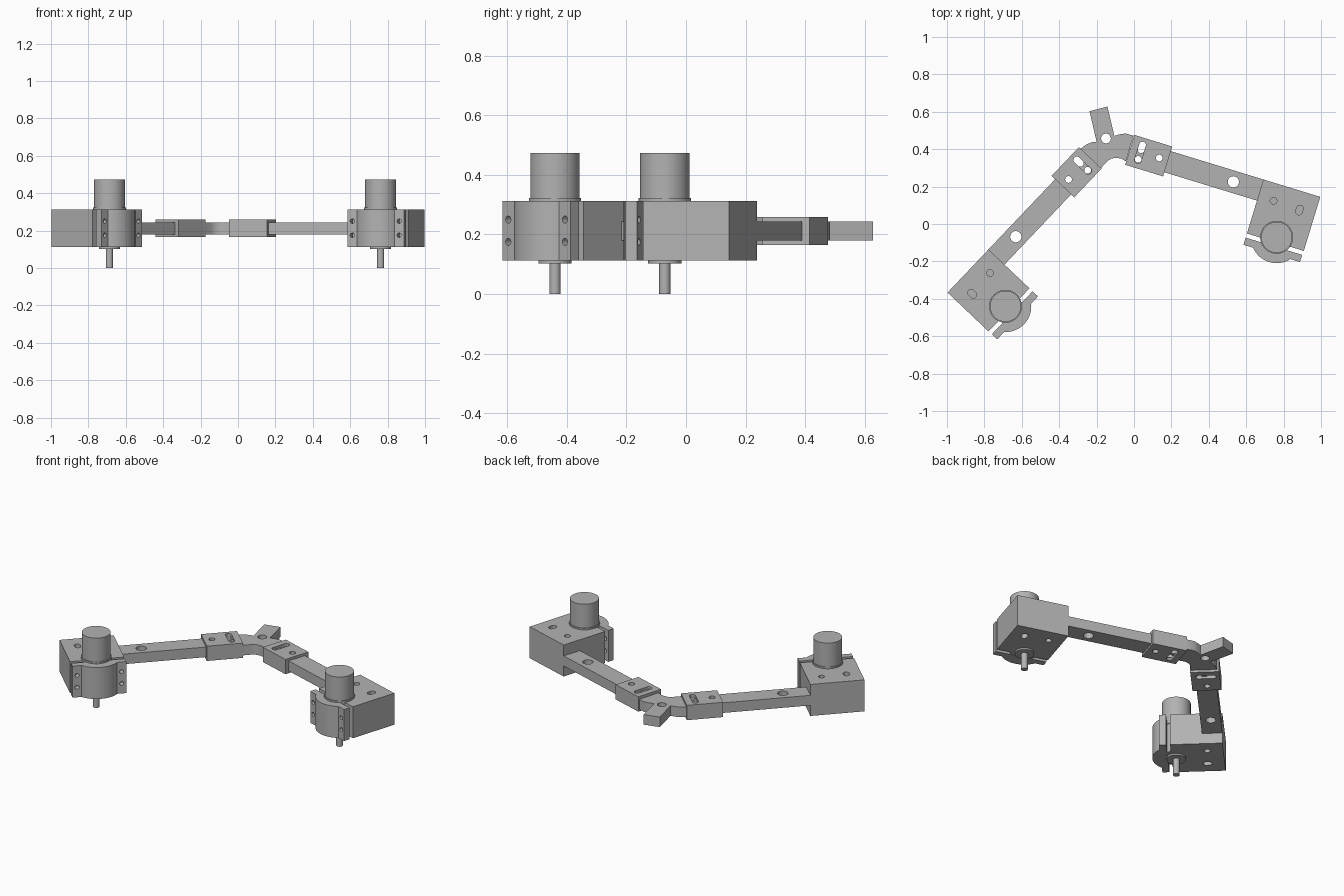
import bpy, bmesh, math
from mathutils import Matrix, Vector

cube = bpy.data.objects.get("Cube")
if cube:
    bpy.data.objects.remove(cube, do_unlink=True)

grey = bpy.data.materials.new("machined_grey")
grey.use_nodes = True
grey.diffuse_color = (0.45, 0.45, 0.45, 1)
grey.node_tree.nodes["Principled BSDF"].inputs["Base Color"].default_value = grey.diffuse_color

ARM_Z = (0.179, 0.243)
SLEEVE_Z = (0.165, 0.259)
BLOCK_Z = (0.112, 0.312)
THROUGH = (-0.1, 0.6)
ARM_W = 0.118


def rect(u0, u1, v0, v1):
    return [(u0, v0), (u1, v0), (u1, v1), (u0, v1)]


def slot(u, v, r, half=0.0, n=32):
    """Circle, or a slot stretched along v."""
    pts = []
    for i in range(n):
        a = 2 * math.pi * (i + 0.5) / n
        pts.append((u + r * math.cos(a), v + r * math.sin(a) + math.copysign(half, math.sin(a))))
    return pts


def prism(name, pts, span, frame=Matrix(), along_v=False):
    """Extrude a profile along local z, or along local v for (u, z) profiles."""
    bm = bmesh.new()
    rings = []
    for h in span:
        cos = [(a, h, b) if along_v else (a, b, h) for a, b in pts]
        rings.append([bm.verts.new(frame @ Vector(c)) for c in cos])
    bm.faces.new(rings[0])
    bm.faces.new(rings[1])
    n = len(pts)
    for i in range(n):
        j = (i + 1) % n
        bm.faces.new((rings[0][i], rings[0][j], rings[1][j], rings[1][i]))
    bmesh.ops.recalc_face_normals(bm, faces=bm.faces)
    mesh = bpy.data.meshes.new(name)
    bm.to_mesh(mesh)
    bm.free()
    mesh.materials.append(grey)
    obj = bpy.data.objects.new(name, mesh)
    bpy.context.scene.collection.objects.link(obj)
    return obj


def cut(obj, pts, span, frame=Matrix(), along_v=False):
    cutter = prism("cutter", pts, span, frame, along_v)
    cutter.hide_render = True
    mod = obj.modifiers.new("cut", 'BOOLEAN')
    mod.operation = 'DIFFERENCE'
    mod.object = cutter
    bpy.context.view_layer.objects.active = obj
    bpy.ops.object.modifier_apply(modifier=mod.name)
    bpy.data.objects.remove(cutter, do_unlink=True)


def build_arm(side, corner, angle, hand):
    """u runs from the elbow to the motor block, v towards the clamp."""
    u = Vector((math.cos(angle), math.sin(angle), 0))
    v = Vector((-u.y, u.x, 0)) * hand
    f = Matrix.Translation((*corner, 0)) @ Matrix((u, v, (0, 0, 1))).transposed().to_4x4()

    # Straight bar with its cross hole
    arm = prism(side + "_arm", rect(-0.6, 0, 0, ARM_W), ARM_Z, f)
    cut(arm, slot(-0.15, 0.059, 0.03), THROUGH, f)
    cut(arm, slot(-0.566, 0.053, 0.018), THROUGH, f)

    # Tubular sleeve with adjustment slot
    sleeve = prism(side + "_sleeve", rect(-0.73, -0.518, -0.026, 0.141), SLEEVE_Z, f)
    cut(sleeve, rect(-0.8, -0.4, 0, ARM_W), ARM_Z, f)
    cut(sleeve, slot(-0.672, 0.055, 0.018, 0.042), THROUGH, f)
    cut(sleeve, slot(-0.566, 0.053, 0.018), THROUGH, f)

    # Elbow tongue held inside the sleeve
    tongue = prism(side + "_elbow_tongue", rect(-0.73, -0.62, 0, ARM_W), ARM_Z, f)
    cut(tongue, slot(-0.672, 0.023, 0.018, 0.016), THROUGH, f)
    cut(tongue, slot(-0.672, 0.093, 0.018), THROUGH, f)

    # Motor block with blind holes on both faces
    block = prism(side + "_motor_block", rect(0, 0.318, 0, 0.302), BLOCK_Z, f)
    for span in ((-0.1, ARM_Z[0]), (ARM_Z[1], 0.6)):
        cut(block, slot(0.085, 0.093, 0.018), span, f)
        cut(block, slot(0.232, 0.1, 0.018, 0.008), span, f)

    # Clamp cap: two ears and a round saddle
    mu, mv, r = 0.158, 0.275, 0.138
    ear_in, ear_out = 0.325, 0.365
    start = math.asin((ear_out - mv) / r)
    steps = 24
    arc = [(mu + r * math.cos(a), mv + r * math.sin(a))
           for a in (start + (math.pi - 2 * start) * i / steps for i in range(steps + 1))]
    profile = [(0, ear_in), (0.316, ear_in), (0.316, ear_out)] + arc + [(0, ear_out)]
    cap = prism(side + "_clamp_cap", profile, BLOCK_Z, f)
    for hu in (0.027, 0.289):
        for hz in (0.175, 0.25):
            cut(cap, slot(hu, hz, 0.012, n=20), (0.31, 0.4), f, True)

    # Motor stack
    for part, radius, span in (("motor", 0.083, (0.114, 0.473)),
                               ("motor_collar", 0.088, (0.3, 0.322)),
                               ("motor_boss", 0.056, (0.102, 0.12)),
                               ("motor_shaft", 0.019, (0, 0.12))):
        prism(side + "_" + part, slot(mu, mv, radius, n=48), span, f)


build_arm("left", (0.692, 0.238), math.radians(-17), -1)
build_arm("right", (-0.778, -0.136), math.radians(226.5), 1)

# Elbow link with its pointer stub
elbow = prism("elbow_link", [
    (-0.29, 0.40), (-0.255, 0.425), (-0.225, 0.437), (-0.20, 0.44),
    (-0.238, 0.603), (-0.142, 0.628), (-0.105, 0.471),
    (-0.075, 0.48), (-0.045, 0.484), (-0.003, 0.472), (-0.043, 0.336),
    (-0.07, 0.35), (-0.094, 0.354), (-0.12, 0.35), (-0.14, 0.338), (-0.178, 0.297)], ARM_Z)
cut(elbow, slot(-0.15, 0.457, 0.026), THROUGH)

# Smooth the round walls, keep the edges crisp
bpy.ops.object.select_all(action='DESELECT')
for obj in bpy.context.scene.objects:
    if obj.type == 'MESH':
        obj.select_set(True)
        bpy.context.view_layer.objects.active = obj
bpy.ops.object.shade_smooth_by_angle(angle=math.radians(30))
